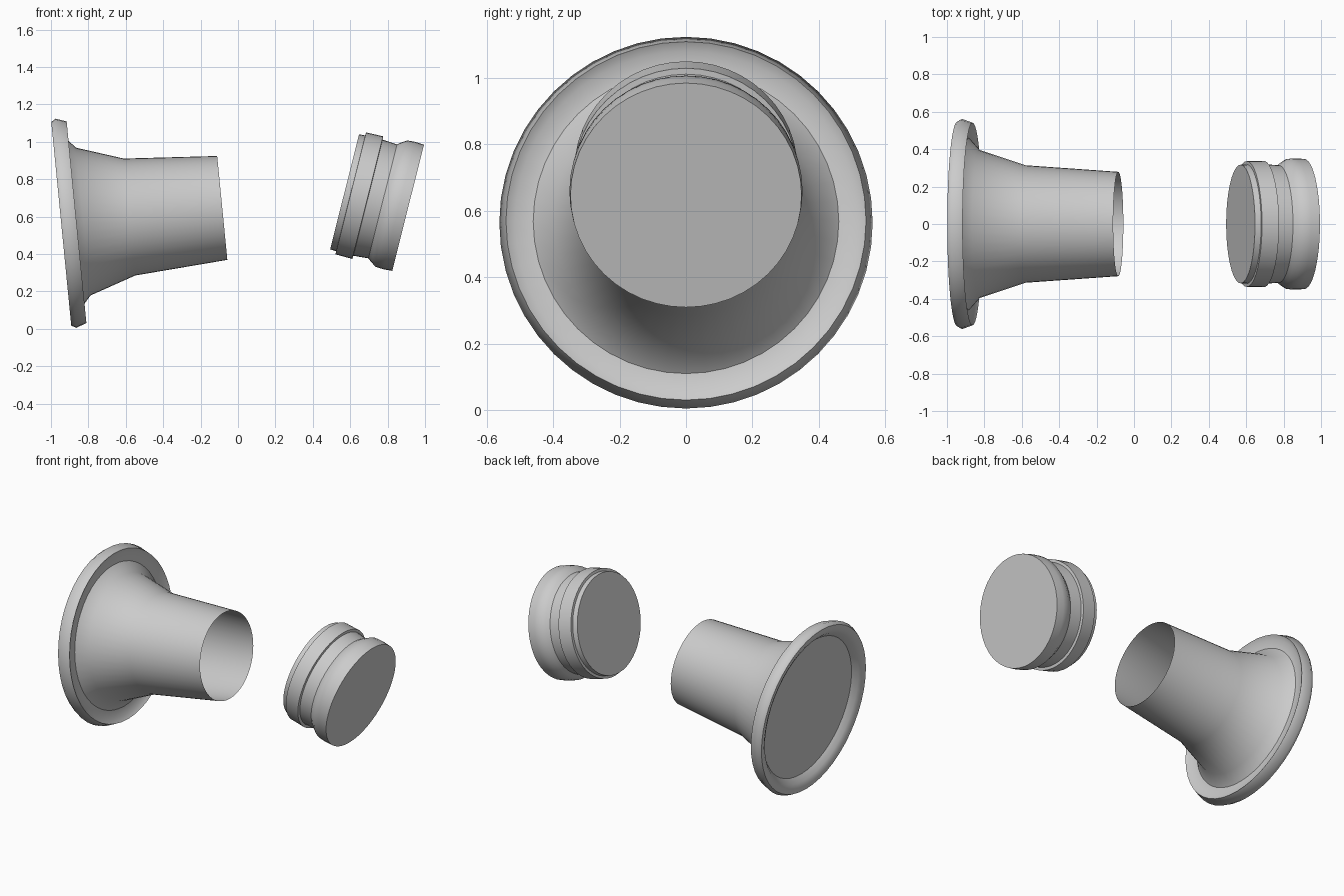
import bpy
import bmesh
import math

old = bpy.data.objects.get("Cube")
if old:
    bpy.data.objects.remove(old, do_unlink=True)

SEGMENTS = 48

grey = bpy.data.materials.new("plain grey")
grey.use_nodes = True
colour = (0.6, 0.6, 0.6, 1)
grey.diffuse_color = colour
grey.node_tree.nodes["Principled BSDF"].inputs["Base Color"].default_value = colour


def lathe(name, profile, centre, tilt, sharp_angle):
    """Turn (radius, height) points about an axis tilted from vertical toward +x."""
    bm = bmesh.new()
    rings = []
    for radius, height in profile:
        if radius == 0:
            rings.append([bm.verts.new((0, 0, height))] * SEGMENTS)
            continue
        ring = []
        for i in range(SEGMENTS):
            a = math.tau * i / SEGMENTS
            ring.append(bm.verts.new((radius * math.cos(a), radius * math.sin(a), height)))
        rings.append(ring)
    for low, high in zip(rings, rings[1:]):
        for i in range(SEGMENTS):
            j = (i + 1) % SEGMENTS
            corners = dict.fromkeys((low[i], low[j], high[j], high[i]))
            bm.faces.new(list(corners))
    mesh = bpy.data.meshes.new(name)
    bm.to_mesh(mesh)
    bm.free()
    mesh.materials.append(grey)
    obj = bpy.data.objects.new(name, mesh)
    bpy.context.collection.objects.link(obj)
    obj.location = centre
    obj.rotation_euler.y = math.radians(tilt)
    bpy.ops.object.select_all(action="DESELECT")
    obj.select_set(True)
    bpy.context.view_layer.objects.active = obj
    bpy.ops.object.shade_smooth_by_angle(angle=math.radians(sharp_angle))
    return obj


HORN_CENTRE = (-0.945, 0, 0.562)
HORN_TILT = 84.4

# Dished back plate
lathe("back_plate", [(0, 0.045), (0.46, 0.045)], HORN_CENTRE, HORN_TILT, 30)

# Rounded rim with a shallow step on its front
lathe("rim", [(0.46, 0.045), (0.49, 0.015), (0.52, 0.001), (0.547, 0), (0.562, 0.025),
              (0.542, 0.082), (0.515, 0.064), (0.46, 0.062)][::-1][::-1],
      HORN_CENTRE, HORN_TILT, 60)

# Flared tube, open at the narrow end
lathe("flared_tube", [(0.46, 0.062), (0.397, 0.118), (0.314, 0.367), (0.279, 0.865)],
      HORN_CENTRE, HORN_TILT, 60)

# Separate stopper: lip, raised band, waist and bulged end
lathe("stopper", [(0, 0), (0.317, 0), (0.319, 0.033), (0.336, 0.034), (0.338, 0.127),
                  (0.320, 0.129), (0.314, 0.21), (0.330, 0.23), (0.348, 0.258),
                  (0.351, 0.30), (0.348, 0.35), (0, 0.35)],
      (0.57, 0, 0.7325), 104.1, 40)
